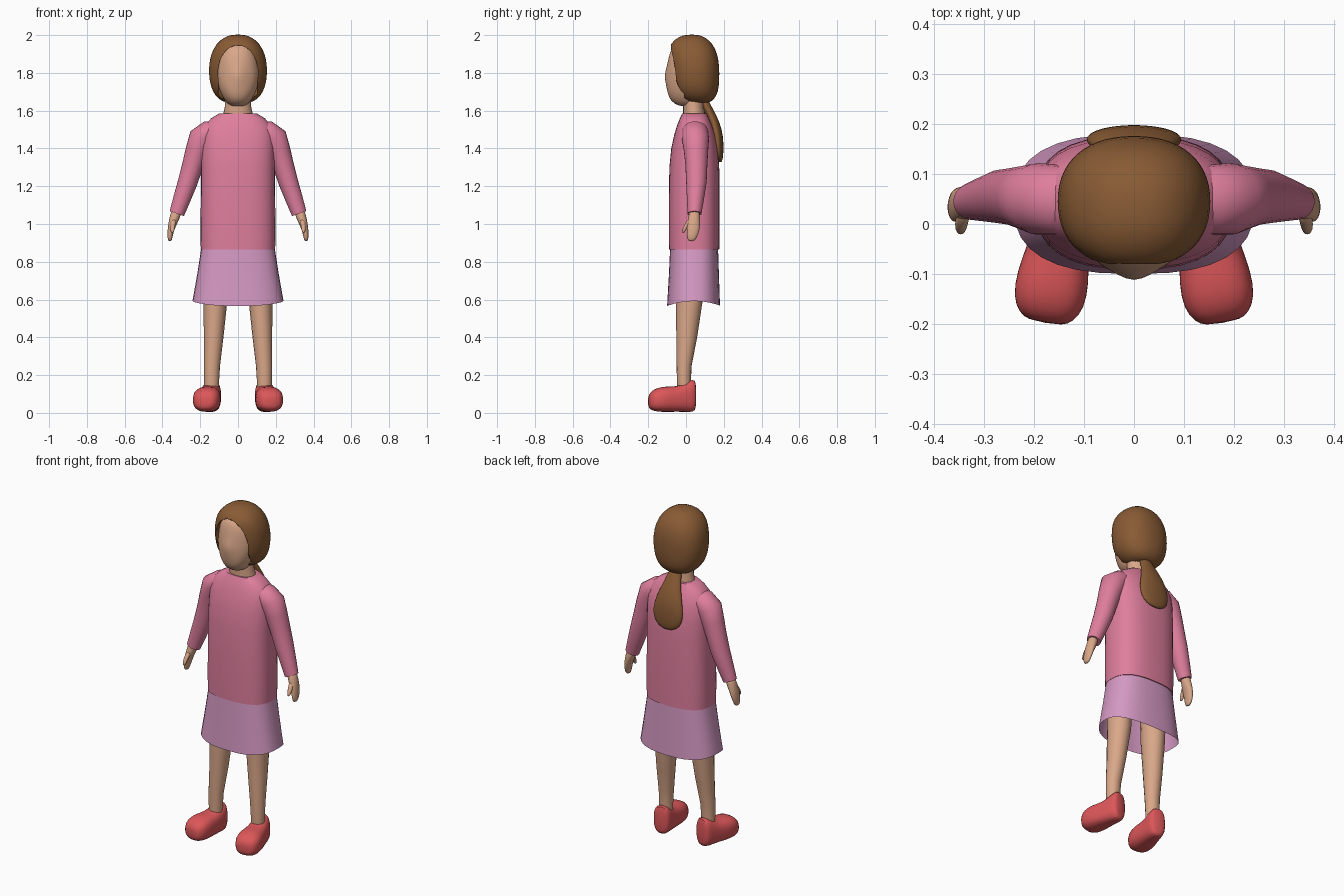
import bpy, bmesh, math
from mathutils import Vector

cube = bpy.data.objects.get("Cube")
if cube:
    bpy.data.objects.remove(cube, do_unlink=True)


def material(name, rgb):
    m = bpy.data.materials.new(name)
    m.use_nodes = True
    m.diffuse_color = (*rgb, 1)
    m.node_tree.nodes["Principled BSDF"].inputs["Base Color"].default_value = (*rgb, 1)
    return m


SKIN = material("skin", (.70, .39, .25))
HAIR = material("brown_hair", (.25, .105, .035))
PINK = material("pink_sweater", (.74, .21, .34))
LILAC = material("lilac_skirt", (.67, .32, .55))
RED = material("red_shoe", (.72, .095, .10))
X, Y, Z = Vector((1, 0, 0)), Vector((0, 1, 0)), Vector((0, 0, 1))


def power(c, p):
    return math.copysign(abs(c) ** (2 / p), c)


def select(ob):
    bpy.ops.object.select_all(action='DESELECT')
    ob.select_set(True)
    bpy.context.view_layer.objects.active = ob


def loft(name, mat, rings, u=X, v=Y, square=2, n=24, caps=True, smooth=0, tweak=None):
    """Skin rings of (centre, radius along u, radius along v); u=None follows the path."""
    bm = bmesh.new()
    loops = []
    pts = [Vector(r[0]) for r in rings]
    for i, (_, ru, rv) in enumerate(rings):
        side = u
        if u is None:
            tangent = pts[min(i + 1, len(pts) - 1)] - pts[max(i - 1, 0)]
            side = v.cross(tangent).normalized()
        loop = []
        for k in range(n):
            a = math.tau * k / n
            co = pts[i] + side * ru * power(math.cos(a), square) + v * rv * power(math.sin(a), square)
            loop.append(bm.verts.new(tweak(co, i) if tweak else co))
        loops.append(loop)
    for a, b in zip(loops, loops[1:]):
        for k in range(n):
            j = (k + 1) % n
            bm.faces.new((a[k], a[j], b[j], b[k]))
    if caps:
        bm.faces.new(loops[0])
        bm.faces.new(loops[-1])
    bmesh.ops.recalc_face_normals(bm, faces=bm.faces[:])
    me = bpy.data.meshes.new(name)
    bm.to_mesh(me)
    bm.free()
    me.materials.append(mat)
    ob = bpy.data.objects.new(name, me)
    bpy.context.collection.objects.link(ob)
    select(ob)
    if smooth:
        ob.modifiers.new("smooth", 'SUBSURF').levels = smooth
        bpy.ops.object.modifier_apply(modifier="smooth")
    bpy.ops.object.shade_smooth_by_angle(angle=math.radians(45))
    return ob


def upright(rows):
    """Rows of height, centre y, half width, half depth."""
    return [((0, cy, z), rx, ry) for z, cy, rx, ry in rows]


# Face with a soft nose ridge
def nose(co, i):
    if co.y < 0:
        ridge = max(0, 1 - abs(co.x) / .05)
        co.y -= .022 * ridge * max(0, 1 - abs(co.z - 1.785) / .07)
    return co


loft("face", SKIN, upright([
    (1.96, .02, .06, .06), (1.93, .01, .085, .09), (1.88, .01, .104, .103),
    (1.82, .01, .113, .107), (1.785, .01, .114, .109), (1.74, .01, .109, .111),
    (1.69, .008, .092, .106), (1.65, .008, .067, .09), (1.62, .02, .04, .055)]),
    square=2.2, smooth=1, tweak=nose)
loft("neck", SKIN, upright([(1.7, .04, .07, .06), (1.62, .04, .07, .055), (1.55, .045, .085, .06)]))

# Hair cap with the face opening cut away
hair = loft("hair_cap", HAIR, upright([
    (2.003, .03, .025, .025), (1.992, .03, .07, .07), (1.955, .028, .116, .114),
    (1.9, .038, .145, .13), (1.83, .044, .156, .134), (1.76, .047, .153, .13),
    (1.70, .052, .136, .12), (1.66, .062, .104, .088), (1.638, .07, .06, .05)]),
    square=2.25, n=28, smooth=1)
opening = loft("face_opening", HAIR, [((0, y, 1.8), .106, .146) for y in (-.4, -.01)],
               v=Z, n=48, tweak=lambda co, i: co if co.z > 1.76 else
               Vector((math.copysign(.106, co.x) if abs(co.x) > .08 else co.x, co.y, co.z - .1)))
select(hair)
cut = hair.modifiers.new("opening", 'BOOLEAN')
cut.operation, cut.object, cut.solver = 'DIFFERENCE', opening, 'EXACT'
bpy.ops.object.modifier_apply(modifier="opening")
bpy.data.objects.remove(opening, do_unlink=True)

# Ponytail
loft("ponytail", HAIR, upright([
    (1.68, .085, .03, .025), (1.63, .105, .04, .025), (1.57, .137, .058, .028),
    (1.5, .16, .083, .032), (1.43, .169, .1, .03), (1.37, .174, .09, .024),
    (1.34, .178, .06, .016), (1.327, .18, .025, .008)]), smooth=1)

# Sweater body
loft("sweater_body", PINK, upright([
    (.865, .043, .197, .133), (.95, .043, .198, .134), (1.12, .043, .197, .134),
    (1.3, .044, .195, .132), (1.4, .046, .195, .124), (1.47, .047, .192, .11),
    (1.52, .046, .178, .094), (1.56, .045, .142, .077), (1.585, .045, .1, .065)]),
    square=2.6, n=32)


# Skirt, open below with a gently curved hem
def hem(co, i):
    if i == 2:
        co.z -= .025 * min(1, ((co.y - .043) / .14) ** 2)
    return co


loft("skirt", LILAC, upright([(.9, .043, .19, .126), (.74, .042, .215, .132), (.592, .04, .241, .14)]),
     square=2.6, n=32, caps=False, tweak=hem)

# Limbs, built once per side
for side, s in (("left", 1), ("right", -1)):
    def path(rows):
        return [((s * x, y, z), a, b) for x, y, z, a, b in rows]

    loft(side + "_sleeve", PINK, path([
        (.10, .047, 1.50, .045, .06), (.15, .048, 1.49, .06, .07), (.19, .05, 1.452, .073, .072),
        (.217, .053, 1.385, .062, .064), (.24, .055, 1.31, .056, .058), (.267, .055, 1.22, .052, .054),
        (.298, .05, 1.13, .046, .045), (.324, .045, 1.055, .04, .037)]), u=None)
    loft(side + "_hand", SKIN, path([
        (.322, .045, 1.08, .026, .027), (.333, .044, 1.04, .028, .03), (.348, .04, 1.0, .022, .036),
        (.357, .037, .96, .017, .034), (.361, .031, .925, .013, .026), (.36, .028, .908, .008, .014)]),
        u=None, n=16, smooth=1)
    loft(side + "_thumb", SKIN, path([
        (.338, .03, 1.03, .014, .018), (.345, .008, 1.0, .014, .015),
        (.347, -.01, .97, .012, .011), (.347, -.016, .952, .006, .006)]), n=12, smooth=1)
    loft(side + "_leg", SKIN, path([
        (.115, .025, .92, .07, .085), (.12, .016, .58, .062, .07), (.129, .004, .4, .052, .055),
        (.138, -.01, .25, .043, .04), (.14, -.011, .17, .04, .037), (.14, -.01, .08, .037, .035)]), n=16)

    # Shoe sections run from heel to toe: distance, centre height, half width, half height
    heading = Vector((s * .17, -.985, 0))
    heel = Vector((s * .135, .05, 0))
    sections = [(-.002, .092, .034, .075), (.012, .092, .05, .088), (.05, .084, .055, .08),
                (.1, .072, .062, .066), (.16, .073, .074, .069), (.21, .069, .073, .063),
                (.24, .063, .056, .048), (.252, .06, .034, .026)]
    loft(side + "_shoe", RED, [(heel + heading * t + Z * z, w, h) for t, z, w, h in sections],
         u=heading.cross(Z), v=Z, square=2.6, n=20, smooth=1)
